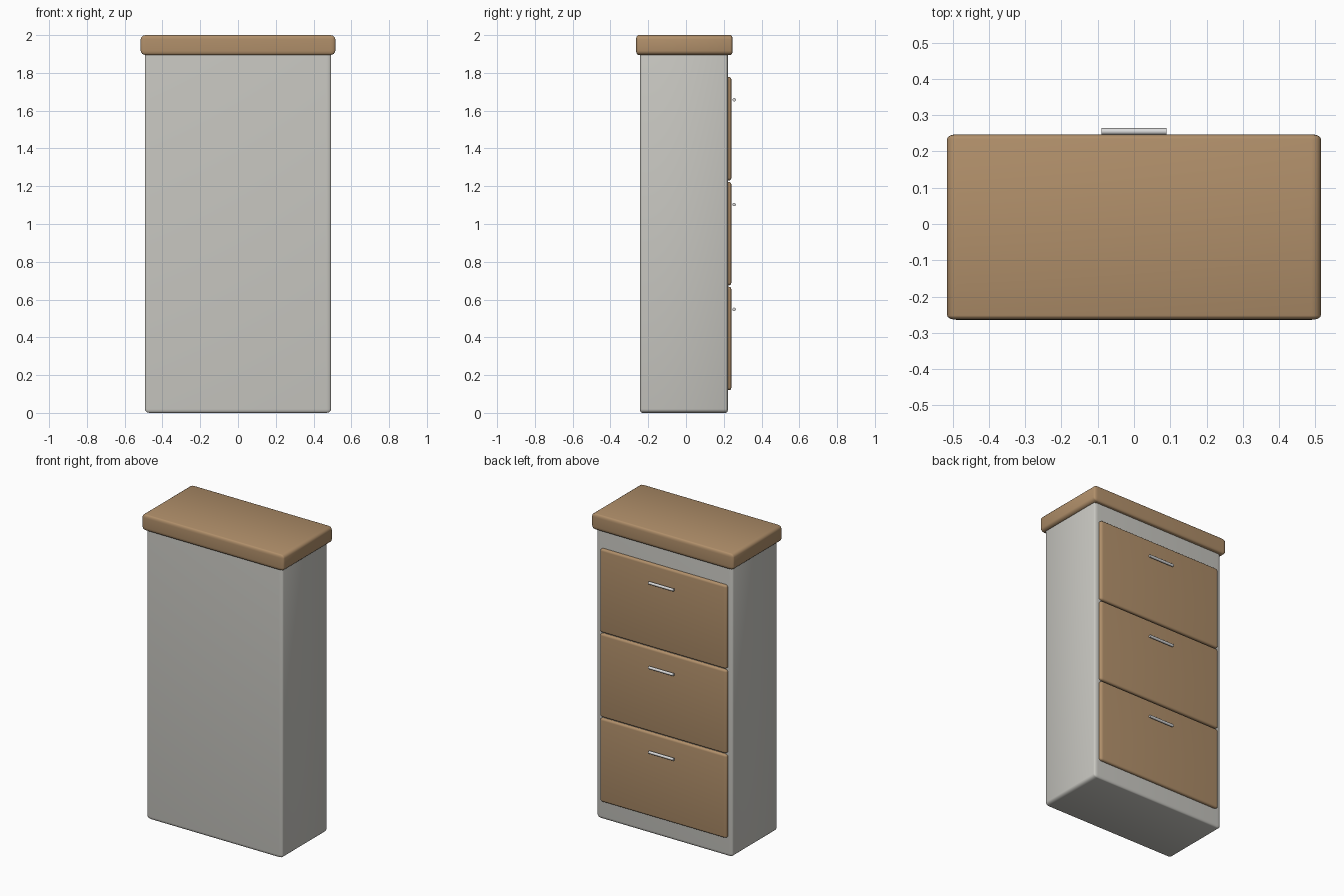
import bpy
import bmesh
from math import pi, radians
from mathutils import Matrix, Vector

default = bpy.data.objects.get("Cube")
if default:
    bpy.data.objects.remove(default, do_unlink=True)


def material(name, color):
    mat = bpy.data.materials.new(name)
    mat.use_nodes = True
    mat.diffuse_color = (*color, 1)
    bsdf = next(n for n in mat.node_tree.nodes if n.type == "BSDF_PRINCIPLED")
    bsdf.inputs["Base Color"].default_value = (*color, 1)
    return mat


def finish(name, bm, mat):
    mesh = bpy.data.meshes.new(name)
    bm.to_mesh(mesh)
    bm.free()
    mesh.materials.append(mat)
    obj = bpy.data.objects.new(name, mesh)
    bpy.context.collection.objects.link(obj)
    bpy.ops.object.select_all(action="DESELECT")
    obj.select_set(True)
    bpy.context.view_layer.objects.active = obj
    bpy.ops.object.shade_smooth_by_angle(angle=radians(35))
    return obj


def rounded_box(name, low, high, rounding, mat):
    """Box between two corners; the rounding may differ along each axis."""
    low, high, rounding = Vector(low), Vector(high), Vector(rounding)
    size = high - low
    bm = bmesh.new()
    bmesh.ops.create_cube(bm, size=1)
    bmesh.ops.scale(bm, vec=[s / r for s, r in zip(size, rounding)], verts=bm.verts)
    bmesh.ops.bevel(bm, geom=bm.edges[:], offset=1, offset_type="OFFSET",
                    segments=4, profile=0.5, affect="EDGES")
    bmesh.ops.scale(bm, vec=rounding, verts=bm.verts)
    bmesh.ops.translate(bm, vec=(low + high) / 2, verts=bm.verts)
    return finish(name, bm, mat)


def rod(name, center, radius, length, mat):
    bm = bmesh.new()
    place = Matrix.Translation(center) @ Matrix.Rotation(pi / 2, 4, "Y")
    bmesh.ops.create_cone(bm, cap_ends=True, segments=24, radius1=radius,
                          radius2=radius, depth=length, matrix=place)
    return finish(name, bm, mat)


wood = material("warm wood", (0.436, 0.275, 0.144))
paint = material("pale grey paint", (0.578, 0.571, 0.533))
metal = material("light metal", (0.7, 0.7, 0.7))

# Carcass and overhanging worktop
rounded_box("cabinet_body", (-0.493, -0.244, 0), (0.493, 0.222, 1.92),
            (0.026, 0.012, 0.02), paint)
rounded_box("worktop", (-0.515, -0.264, 1.895), (0.515, 0.247, 2),
            (0.026, 0.012, 0.022), wood)

# Three drawers on the back side, each with a bar handle
for i, level in enumerate(("bottom", "middle", "top")):
    base = 0.12 + i * 0.555
    rounded_box(f"{level}_drawer", (-0.46, 0.2, base), (0.46, 0.24, base + 0.548),
                (0.02, 0.012, 0.014), wood)
    rod(f"{level}_drawer_handle", (0, 0.255, base + 0.428), 0.009, 0.18, metal)
